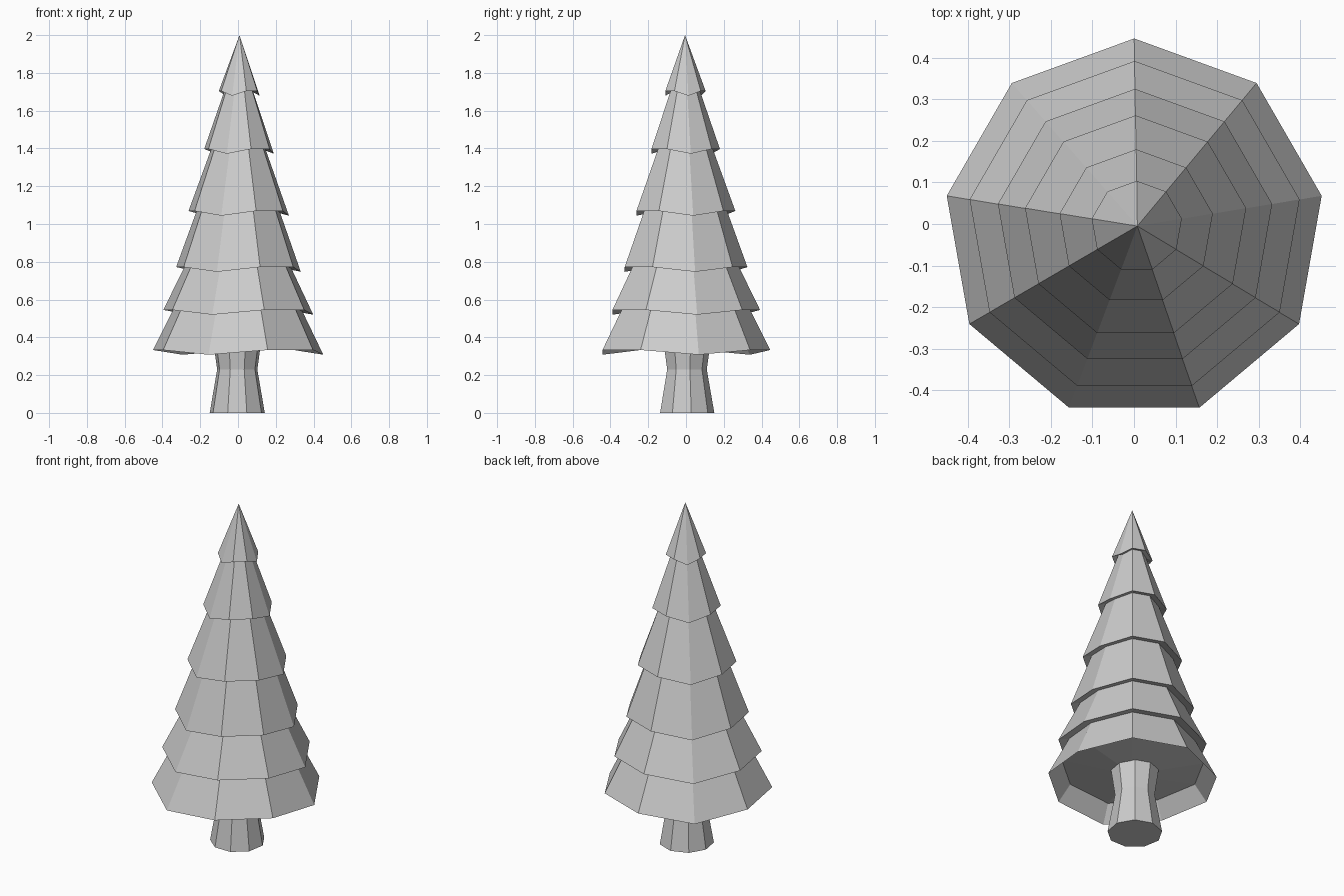
import bpy, bmesh
from math import cos, sin, radians

if "Cube" in bpy.data.objects:
    bpy.data.objects.remove(bpy.data.objects["Cube"])

SIDES = 9


def ring(bm, r, z, zig=0.0, lean=True):
    """Nine-sided ring; every third corner droops by zig."""
    t = z / 2 if lean else 0.0
    cx, cy = 0.009 * t - 0.001, -0.013 + 0.008 * t
    if not lean:
        cx, cy = -0.004, 0.002
    verts = []
    for i in range(SIDES):
        a = radians(90 + 360 / SIDES * i)
        dz = -zig if i % 3 == 1 else 0.0
        verts.append(bm.verts.new((cx + r * cos(a), cy + r * sin(a), z + dz)))
    return verts


def bridge(bm, a, b):
    for i in range(SIDES):
        j = (i + 1) % SIDES
        bm.faces.new((a[i], a[j], b[j], b[i]))


def finish(bm, name):
    bmesh.ops.recalc_face_normals(bm, faces=bm.faces[:])
    me = bpy.data.meshes.new(name)
    bm.to_mesh(me)
    bm.free()
    ob = bpy.data.objects.new(name, me)
    bpy.context.collection.objects.link(ob)
    return ob


# Foliage: stacked skirts, each rim stepping in to the skirt below
rims = [(0.11, 1.704), (0.187, 1.397), (0.27, 1.069),
        (0.335, 0.772), (0.403, 0.545), (0.458, 0.333)]
insets = [0.076, 0.145, 0.222, 0.285, 0.345]
bm = bmesh.new()
tip = bm.verts.new((0.008, -0.005, 2.0))
prev = None
for k, (r, z) in enumerate(rims):
    rim = ring(bm, r, z, 0.025)
    if prev is None:
        for i in range(SIDES):
            bm.faces.new((tip, rim[i], rim[(i + 1) % SIDES]))
    else:
        bridge(bm, prev, rim)
    if k < len(insets):
        prev = ring(bm, insets[k], z + 0.012, 0.02)
        bridge(bm, rim, prev)

# Hollow underside of the lowest skirt, running in to the trunk
hollow = ring(bm, 0.385, 0.42, 0.02)
bridge(bm, rim, hollow)
collar = ring(bm, 0.12, 0.38)
bridge(bm, hollow, collar)
bm.faces.new(collar)
finish(bm, "foliage")

# Trunk: flared foot, narrow waist, widening under the branches
bm = bmesh.new()
foot, waist, top = [ring(bm, r, z, lean=False)
                    for r, z in ((0.148, 0.0), (0.108, 0.23), (0.13, 0.385))]
bridge(bm, foot, waist)
bridge(bm, waist, top)
bm.faces.new(foot)
bm.faces.new(top)
finish(bm, "trunk")
